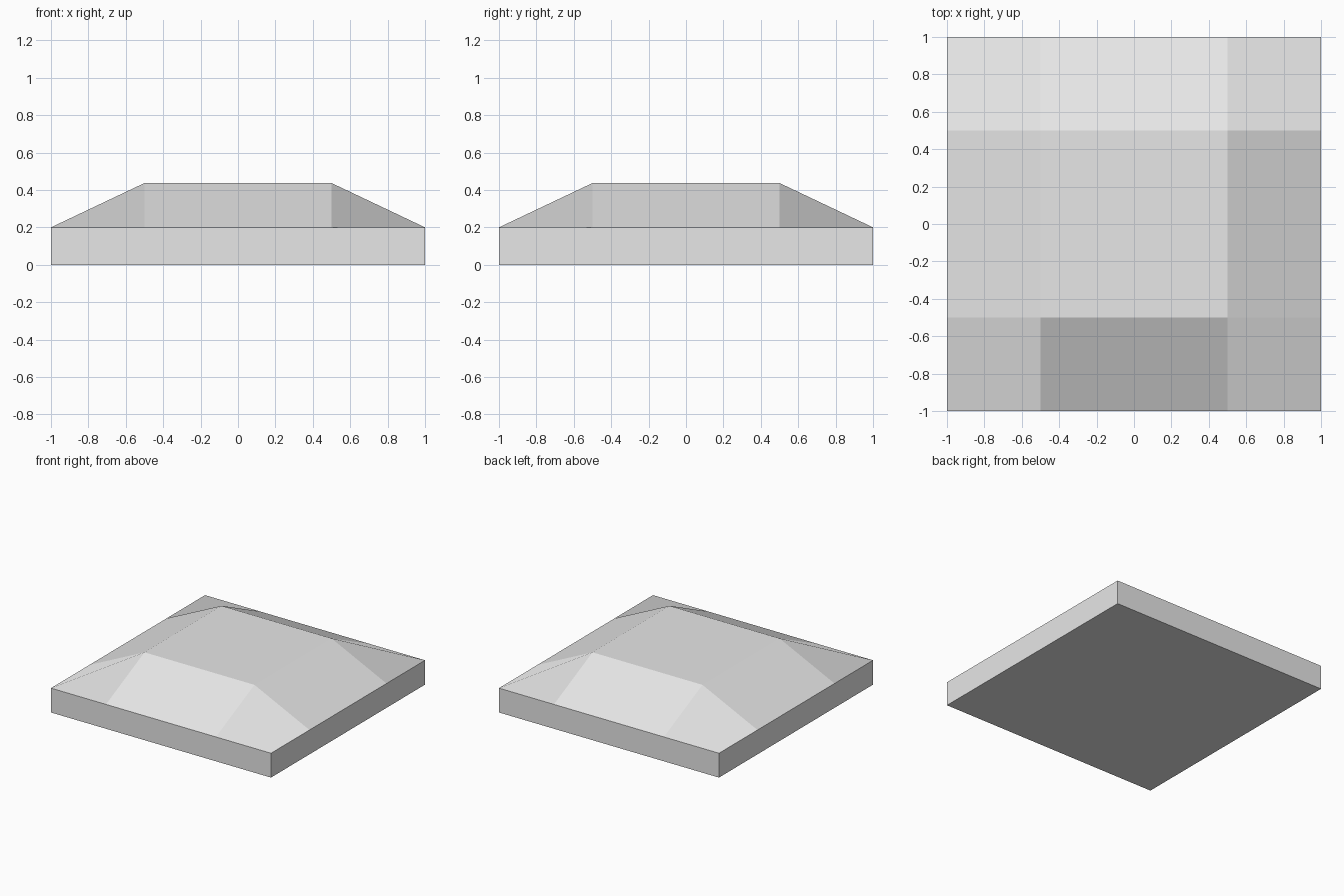
import bpy
import bmesh

cube = bpy.data.objects.get("Cube")
if cube:
    bpy.data.objects.remove(cube, do_unlink=True)

EDGE_Z, TOP_Z = 0.2, 0.437
STEPS = (-1, -0.5, 0.5, 1)

# One plain grey for the whole tile
grey = bpy.data.materials.new("light_grey")
grey.use_nodes = True
grey.diffuse_color = (0.8, 0.8, 0.8, 1)
grey.node_tree.nodes["Principled BSDF"].inputs["Base Color"].default_value = (0.8, 0.8, 0.8, 1)

bm = bmesh.new()

# Raised top: three by three quads, the middle one lifted
grid = [[bm.verts.new((x, y, TOP_Z if max(abs(x), abs(y)) < 1 else EDGE_Z))
         for x in STEPS] for y in STEPS]
for j in range(3):
    for i in range(3):
        # Start each quad at its low x, low y corner so all diagonals run the same way
        bm.faces.new((grid[j][i], grid[j][i + 1], grid[j + 1][i + 1], grid[j + 1][i]))

# Slab sides: drop the rim to the ground
rim = [e for e in bm.edges if e.is_boundary]
dropped = bmesh.ops.extrude_edge_only(bm, edges=rim)["geom"]
for v in dropped:
    if isinstance(v, bmesh.types.BMVert):
        v.co.z = 0

# Underside
bmesh.ops.holes_fill(bm, edges=[e for e in bm.edges if e.is_boundary], sides=0)
bmesh.ops.recalc_face_normals(bm, faces=bm.faces[:])

mesh = bpy.data.meshes.new("raised_tile")
bm.to_mesh(mesh)
bm.free()
mesh.materials.append(grey)
tile = bpy.data.objects.new("raised_tile", mesh)
bpy.context.collection.objects.link(tile)
